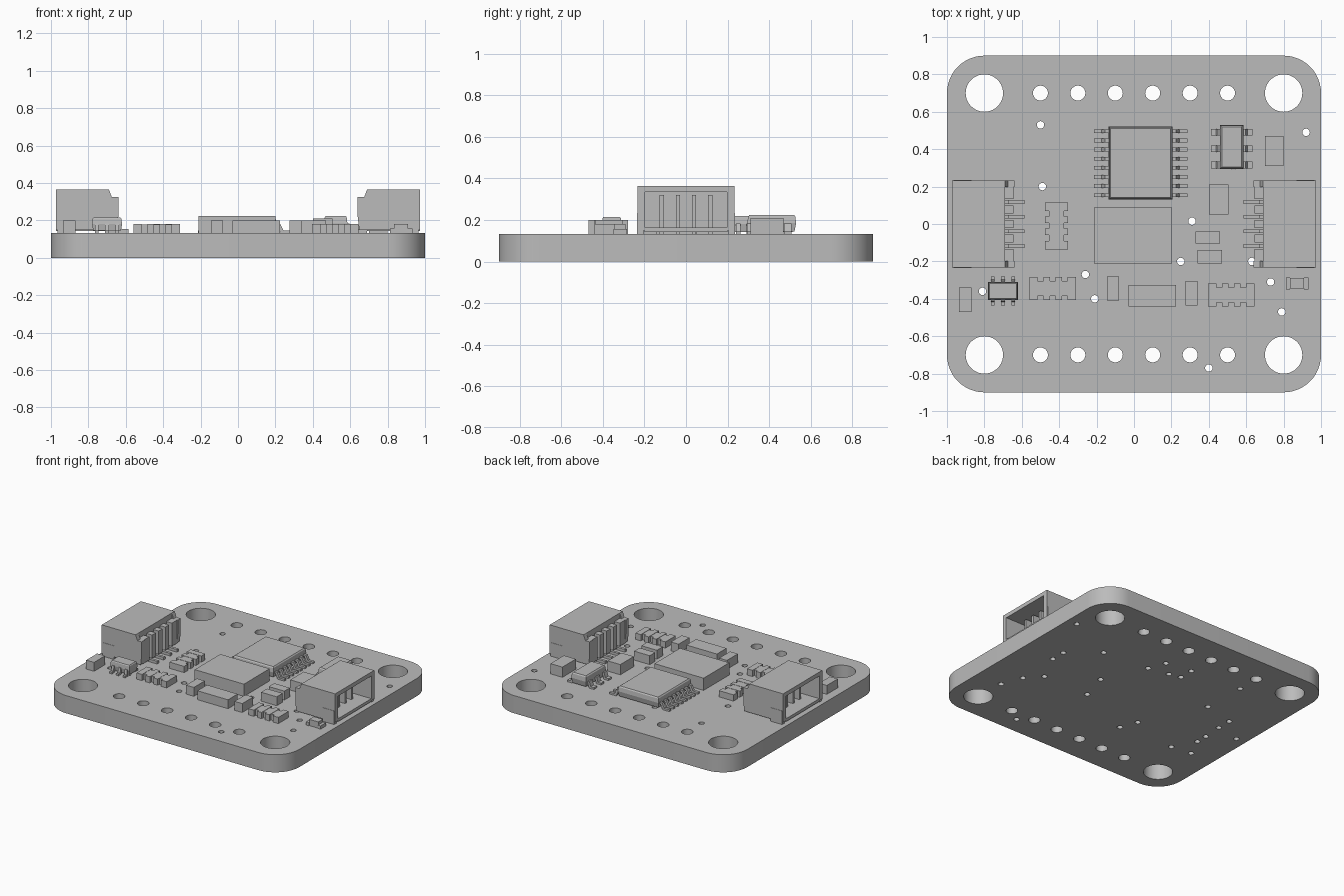
import bpy, bmesh, math
from mathutils import Matrix, Vector

if "Cube" in bpy.data.objects:
    bpy.data.objects.remove(bpy.data.objects["Cube"])

TOP = 0.133  # board thickness

grey = bpy.data.materials.new("plain_grey")
grey.use_nodes = True
grey.diffuse_color = (0.5, 0.5, 0.5, 1)
grey.node_tree.nodes["Principled BSDF"].inputs["Base Color"].default_value = (0.5, 0.5, 0.5, 1)


def finish(name, bm, smooth=False):
    bmesh.ops.recalc_face_normals(bm, faces=bm.faces)
    me = bpy.data.meshes.new(name)
    bm.to_mesh(me)
    bm.free()
    me.materials.append(grey)
    ob = bpy.data.objects.new(name, me)
    bpy.context.collection.objects.link(ob)
    if smooth:
        bpy.ops.object.select_all(action="DESELECT")
        ob.select_set(True)
        bpy.context.view_layer.objects.active = ob
        bpy.ops.object.shade_smooth_by_angle(angle=math.radians(30))
    return ob


def box(bm, x0, x1, y0, y1, z0, z1):
    m = Matrix.Translation(((x0 + x1) / 2, (y0 + y1) / 2, (z0 + z1) / 2))
    bmesh.ops.create_cube(bm, size=1, matrix=m @ Matrix.Diagonal((x1 - x0, y1 - y0, z1 - z0, 1)))


def prism(bm, profile, width, matrix):
    """Extrude an x-z profile along y, centred, then place it."""
    vs = [bm.verts.new((u, -width / 2, z)) for u, z in profile]
    face = bm.faces.new(vs)
    ext = bmesh.ops.extrude_face_region(bm, geom=[face])["geom"]
    new = [v for v in ext if isinstance(v, bmesh.types.BMVert)]
    bmesh.ops.translate(bm, verts=new, vec=(0, width, 0))
    bmesh.ops.transform(bm, matrix=matrix, verts=vs + new)


def lead(bm, x, y, angle, reach, height, width):
    """Gull-wing lead that starts at x, y and runs out along angle."""
    t, a, b = 0.014, reach * 0.3, reach * 0.5
    profile = [(-0.02, height), (a, height), (b, t), (reach, t), (reach, 0),
               (b - t, 0), (a - t, height - t), (-0.02, height - t)]
    prism(bm, profile, width, Matrix.Translation((x, y, TOP)) @ Matrix.Rotation(angle, 4, "Z"))


def moulded_body(bm, x0, x1, y0, y1, z0, z1, draft):
    """Package body that is widest at mid height."""
    loops = []
    for z, d in ((z0, draft), ((z0 + z1) / 2, 0), (z1 - draft, draft / 2), (z1, draft * 1.3)):
        corners = ((x0 + d, y0 + d), (x1 - d, y0 + d), (x1 - d, y1 - d), (x0 + d, y1 - d))
        loops.append([bm.verts.new((x, y, z)) for x, y in corners])
    for lo, hi in zip(loops, loops[1:]):
        for i in range(4):
            j = (i + 1) % 4
            bm.faces.new((lo[i], lo[j], hi[j], hi[i]))
    bm.faces.new(loops[0])
    bm.faces.new(loops[-1])


# Board: rounded outline with drilled holes
def add_loop(curve, pts):
    sp = curve.splines.new("POLY")
    sp.points.add(len(pts) - 1)
    for p, (x, y) in zip(sp.points, pts):
        p.co = (x, y, 0, 1)
    sp.use_cyclic_u = True


def arc(cx, cy, r, start, sweep, n):
    return [(cx + r * math.cos(start + sweep * i / n), cy + r * math.sin(start + sweep * i / n))
            for i in range(n + 1)]


outline = []
for k, (sx, sy) in enumerate(((1, 1), (-1, 1), (-1, -1), (1, -1))):
    outline += arc(0.8 * sx, 0.7 * sy, 0.2, k * math.pi / 2, math.pi / 2, 12)
curve = bpy.data.curves.new("board_outline", "CURVE")
curve.dimensions, curve.fill_mode, curve.extrude = "2D", "BOTH", TOP / 2
add_loop(curve, outline)

vias = [(-.5, .53), (.92, .49), (-.49, .2), (.31, .015), (.25, -.2), (-.26, -.27),
        (-.21, -.4), (-.81, -.36), (.63, -.2), (.73, -.31), (.79, -.47), (.4, -.77),
        (.74, .13), (.74, .02), (.53, .31), (.16, .34), (.11, .47), (0, .37),
        (-.09, .5), (-.09, .39), (-.73, .14), (-.73, .03), (-.74, -.12),
        (-.92, -.01), (-.74, -.21), (-.65, -.38)]
holes = [(x, y, 0.02, 16) for x, y in vias]
for sy in (-1, 1):
    holes += [(0.8 * s, 0.7 * sy, 0.1, 40) for s in (-1, 1)]
    holes += [(-0.5 + 0.2 * i, 0.7 * sy, 0.04, 24) for i in range(6)]
for x, y, r, n in holes:
    add_loop(curve, arc(x, y, r, 0, 2 * math.pi, n)[:-1])

temp = bpy.data.objects.new("board_outline", curve)
bpy.context.collection.objects.link(temp)
bpy.context.view_layer.update()
flat = bpy.data.meshes.new_from_object(temp.evaluated_get(bpy.context.evaluated_depsgraph_get()))
bm = bmesh.new()
bm.from_mesh(flat)
bpy.data.objects.remove(temp)
bpy.data.meshes.remove(flat)
bmesh.ops.remove_doubles(bm, verts=bm.verts, dist=0.0001)
bmesh.ops.translate(bm, verts=bm.verts, vec=(0, 0, TOP / 2))
finish("circuit_board", bm, smooth=True)

# Wide chip with eight leads on each side
bm = bmesh.new()
moulded_body(bm, -0.135, 0.205, 0.13, 0.52, 0.143, 0.22, 0.008)
for i in range(8):
    y = 0.154 + 0.0488 * i
    lead(bm, 0.2, y, 0, 0.085, 0.05, 0.02)
    lead(bm, -0.13, y, math.pi, 0.085, 0.05, 0.02)
finish("driver_chip", bm)

# Regulator chip
bm = bmesh.new()
moulded_body(bm, 0.46, 0.585, 0.295, 0.53, 0.145, 0.225, 0.008)
for y in (0.315, 0.403, 0.49):
    lead(bm, 0.58, y, 0, 0.053, 0.05, 0.036)
    lead(bm, 0.465, y, math.pi, 0.053, 0.05, 0.036)
finish("regulator_chip", bm)

# Small six-lead chip
bm = bmesh.new()
moulded_body(bm, -0.78, -0.62, -0.405, -0.31, 0.145, 0.215, 0.006)
for x in (-0.755, -0.7, -0.645):
    lead(bm, x, -0.315, math.pi / 2, 0.035, 0.05, 0.02)
    lead(bm, x, -0.4, -math.pi / 2, 0.035, 0.05, 0.02)
finish("small_chip", bm)

# Plain block components
blocks = {
    "main_chip": (-0.21, 0.2, -0.215, 0.09, 0.225),
    "crystal": (-0.03, 0.225, -0.44, -0.325, 0.2),
    "capacitor_back_right": (0.7, 0.8, 0.31, 0.47, 0.21),
    "capacitor_middle": (0.4, 0.505, 0.05, 0.21, 0.21),
    "capacitor_upper": (0.33, 0.46, -0.105, -0.04, 0.2),
    "capacitor_lower": (0.34, 0.47, -0.21, -0.14, 0.2),
    "capacitor_crystal_left": (-0.145, -0.08, -0.41, -0.28, 0.2),
    "capacitor_crystal_right": (0.275, 0.34, -0.435, -0.305, 0.2),
    "capacitor_front_left": (-0.935, -0.87, -0.47, -0.34, 0.2),
}
for name, (x0, x1, y0, y1, z1) in blocks.items():
    bm = bmesh.new()
    box(bm, x0, x1, y0, y1, TOP, z1)
    finish(name, bm)

# Resistor arrays with notched long sides
for name, x, y, turn in (("resistor_array_left", -0.435, -0.345, 0),
                         ("resistor_array_right", 0.52, -0.38, 0),
                         ("resistor_array_middle", -0.415, -0.01, math.pi / 2)):
    bm = bmesh.new()
    box(bm, -0.125, 0.125, -0.04, 0.04, TOP, 0.178)
    for a, b in ((-0.125, -0.08), (-0.05, -0.015), (0.015, 0.05), (0.08, 0.125)):
        box(bm, a, b, -0.061, 0.061, TOP, 0.18)
    ob = finish(name, bm)
    ob.location, ob.rotation_euler.z = (x, y, 0), turn

# Indicator lamp
bm = bmesh.new()
box(bm, 0.812, 0.932, -0.345, -0.29, TOP, 0.15)
box(bm, 0.835, 0.91, -0.345, -0.29, 0.15, 0.18)
for a, b in ((0.812, 0.835), (0.91, 0.932)):
    box(bm, a, b, -0.35, -0.285, TOP, 0.158)
finish("indicator_lamp", bm)

# Side sockets, open towards the board edge
pins = (-0.117, -0.039, 0.039, 0.117)
side = [(0.972, 0.15), (0.972, 0.365), (0.69, 0.365), (0.675, 0.325), (0.64, 0.325),
        (0.64, 0.22), (0.648, 0.15)]
for name, turn in (("right", 0), ("left", math.pi)):
    bm = bmesh.new()
    for s in (-1, 1):
        prism(bm, side, 0.035, Matrix.Translation((0, 0.215 * s, 0)))
        box(bm, 0.87, 0.965, 0.22 * s - 0.015, 0.22 * s + 0.015, TOP, 0.235)
    box(bm, 0.69, 0.972, -0.2, 0.2, 0.335, 0.365)
    box(bm, 0.69, 0.972, -0.2, 0.2, 0.143, 0.165)
    box(bm, 0.69, 0.72, -0.2, 0.2, 0.165, 0.335)
    # rear ribs between the contacts
    edges = [-0.2] + [p + d for p in pins for d in (-0.017, 0.017)] + [0.2]
    for a, b in zip(edges[::2], edges[1::2]):
        box(bm, 0.645, 0.69, a, b, 0.15, 0.325)
    finish(name + "_socket", bm).rotation_euler.z = turn

    # contacts: foot, upright and inner blade
    bm = bmesh.new()
    for p in pins:
        box(bm, 0.585, 0.67, p - 0.01, p + 0.01, TOP, 0.153)
        box(bm, 0.668, 0.69, p - 0.01, p + 0.01, TOP, 0.3)
        box(bm, 0.72, 0.87, p - 0.01, p + 0.01, 0.165, 0.32)
    finish(name + "_socket_contacts", bm).rotation_euler.z = turn
